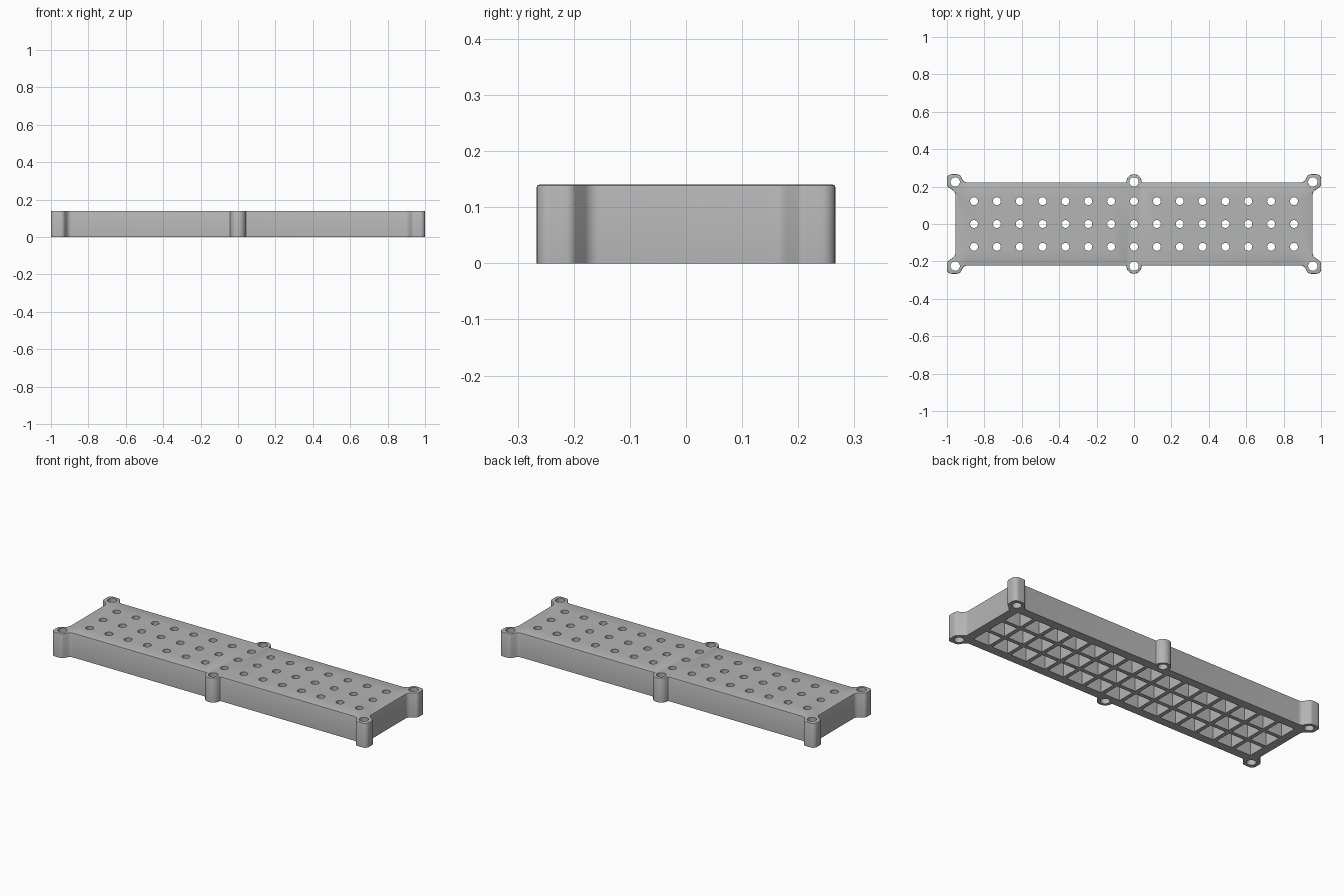
import bpy
import bmesh
import math
from mathutils import Vector

HEIGHT, TOP_SKIN = 0.14, 0.02
PITCH, COLS, ROWS = 0.1222, 15, 3
POCKET, HOLE_R, BOLT_R = 0.1, 0.021, 0.025

old = bpy.data.objects.get("Cube")
if old:
    bpy.data.objects.remove(old, do_unlink=True)

grey = bpy.data.materials.new("plain grey")
grey.use_nodes = True
grey.diffuse_color = (0.46, 0.46, 0.46, 1)
grey.node_tree.nodes["Principled BSDF"].inputs["Base Color"].default_value = grey.diffuse_color


def make_object(name, bm):
    bmesh.ops.recalc_face_normals(bm, faces=bm.faces)
    mesh = bpy.data.meshes.new(name)
    bm.to_mesh(mesh)
    bm.free()
    mesh.materials.append(grey)
    obj = bpy.data.objects.new(name, mesh)
    bpy.context.collection.objects.link(obj)
    return obj


def prism(bm, points, z0, z1):
    """Extrude a closed outline and return its top face."""
    base = bm.faces.new([bm.verts.new((x, y, z0)) for x, y in points])
    new = bmesh.ops.extrude_face_region(bm, geom=[base], use_keep_orig=True)["geom"]
    bmesh.ops.translate(bm, vec=(0, 0, z1 - z0),
                        verts=[g for g in new if isinstance(g, bmesh.types.BMVert)])
    return next(g for g in new if isinstance(g, bmesh.types.BMFace))


def circle(cx, cy, r, n=32):
    return [(cx + r * math.cos(math.tau * i / n), cy + r * math.sin(math.tau * i / n))
            for i in range(n)]


def rounded(corner, before, after, r, steps=8):
    """Replace a corner by a tangent arc."""
    p = Vector(corner)
    a = (Vector(before) - p).normalized()
    b = (Vector(after) - p).normalized()
    half = a.angle(b) / 2
    centre = p + (a + b).normalized() * (r / math.sin(half))
    start = p + a * (r / math.tan(half)) - centre
    end = p + b * (r / math.tan(half)) - centre
    sweep = start.angle_signed(end)
    pts = []
    for i in range(steps + 1):
        t = -sweep * i / steps
        c, s = math.cos(t), math.sin(t)
        pts.append((centre.x + start.x * c - start.y * s, centre.y + start.x * s + start.y * c))
    return pts


# One quarter of the outline: end wall, corner lug, long wall, middle lug
corners = [((0.955, 0.17), 0.03), ((1.0, 0.203), 0.02), ((1.0, 0.266), 0.024),
           ((0.933, 0.266), 0.022), ((0.907, 0.222), 0.03),
           ((0.041, 0.222), 0.004), ((0.041, 0.266), 0.04)]
path = [(0.955, 0)] + [c for c, r in corners] + [(0, 0.266)]
quarter = []
for i, (c, r) in enumerate(corners):
    quarter += rounded(c, path[i], path[i + 2], r)
upper = quarter + [(-x, y) for x, y in reversed(quarter)]
outline = upper + [(x, -y) for x, y in reversed(upper)]

bm = bmesh.new()
top = prism(bm, outline, 0, HEIGHT)
bmesh.ops.bevel(bm, geom=list(top.edges), offset=0.004, segments=2, profile=0.5,
                affect='EDGES')
body = make_object("tray_body", bm)

# Cutters: square pockets underneath, round drain holes, bolt holes
cells = [((i - (COLS - 1) / 2) * PITCH, (j - (ROWS - 1) / 2) * PITCH)
         for i in range(COLS) for j in range(ROWS)]
h = POCKET / 2
pockets, holes = bmesh.new(), bmesh.new()
for x, y in cells:
    prism(pockets, [(x - h, y - h), (x + h, y - h), (x + h, y + h), (x - h, y + h)],
          -0.05, HEIGHT - TOP_SKIN)
    prism(holes, circle(x, y, HOLE_R, 24), HEIGHT - 0.05, HEIGHT + 0.05)
for x in (-0.956, 0, 0.956):
    for y in (-0.225, 0.225):
        prism(holes, circle(x, y, BOLT_R), -0.05, HEIGHT + 0.05)

for name, cutter_mesh in (("pocket_cutter", pockets), ("hole_cutter", holes)):
    cutter = make_object(name, cutter_mesh)
    cutter.hide_render = True
    cutter.hide_viewport = True
    cut = body.modifiers.new(name, 'BOOLEAN')
    cut.operation = 'DIFFERENCE'
    cut.solver = 'EXACT'
    cut.object = cutter

# Bake the cuts, drop the cutters and shade
bpy.context.view_layer.update()
baked = bpy.data.meshes.new_from_object(body.evaluated_get(bpy.context.evaluated_depsgraph_get()))
body.modifiers.clear()
body.data = baked
for name in ("pocket_cutter", "hole_cutter"):
    bpy.data.objects.remove(bpy.data.objects[name], do_unlink=True)
bpy.ops.object.select_all(action='DESELECT')
body.select_set(True)
bpy.context.view_layer.objects.active = body
bpy.ops.object.shade_smooth_by_angle(angle=math.radians(30))
